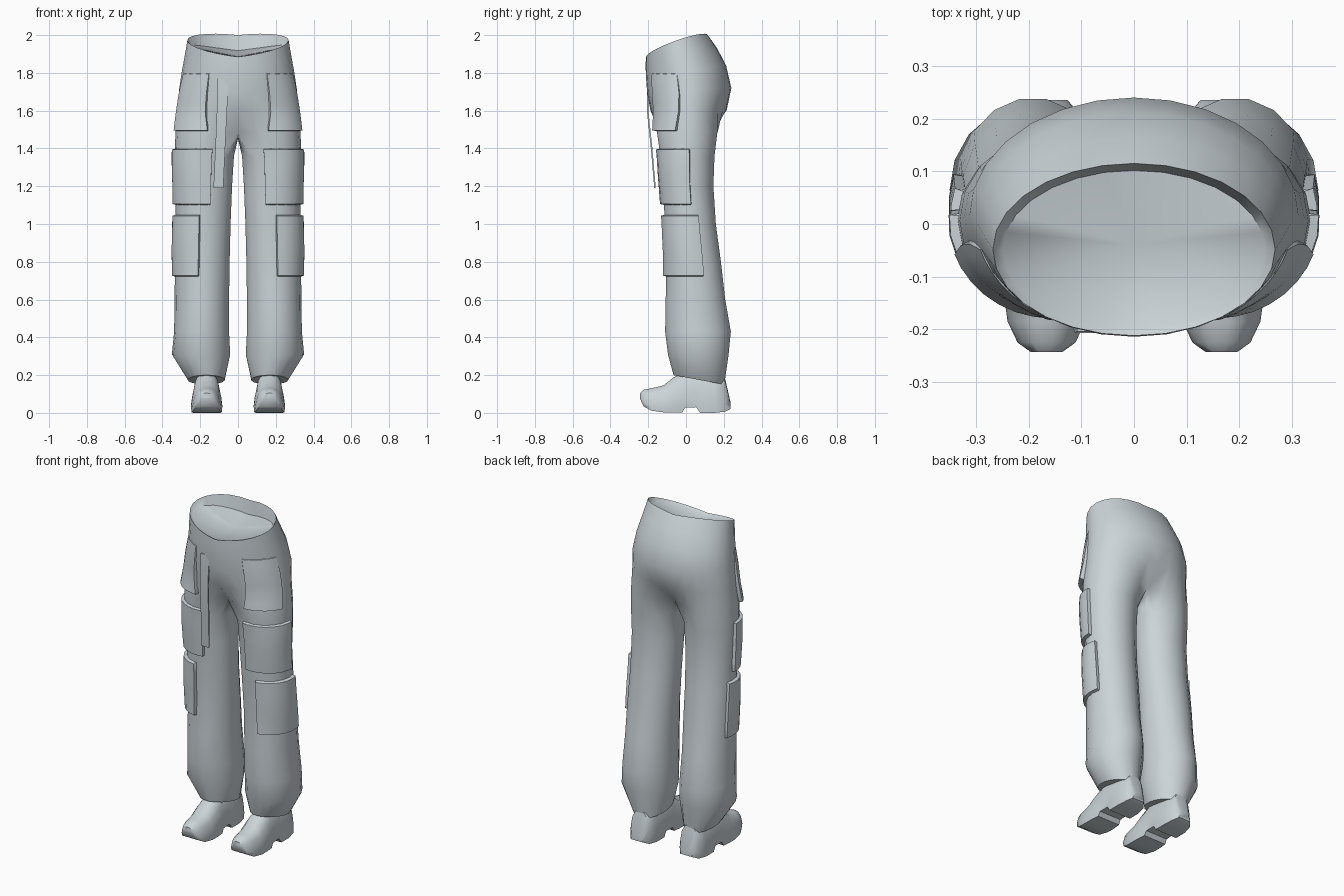
import bpy
import bmesh
from math import sin, cos, pi, radians
from mathutils import Vector

if "Cube" in bpy.data.objects:
    bpy.data.objects.remove(bpy.data.objects["Cube"])

cloth = bpy.data.materials.new("pale blue grey")
cloth.use_nodes = True
COLOUR = (0.60, 0.66, 0.69, 1)
cloth.diffuse_color = COLOUR
cloth.node_tree.nodes["Principled BSDF"].inputs["Base Color"].default_value = COLOUR


def finish(bm, name, mirror=True, angle=40):
    bmesh.ops.recalc_face_normals(bm, faces=bm.faces)
    me = bpy.data.meshes.new(name)
    bm.to_mesh(me)
    bm.free()
    me.materials.append(cloth)
    me.shade_smooth()
    me.set_sharp_from_angle(angle=radians(angle))
    ob = bpy.data.objects.new(name, me)
    bpy.context.collection.objects.link(ob)
    if mirror:
        mod = ob.modifiers.new("mirror", "MIRROR")
        mod.use_clip = True
        mod.merge_threshold = 0.0005
    return ob


def bridge(bm, a, b, closed=False):
    n = len(a)
    for i in range(n if closed else n - 1):
        j = (i + 1) % n
        bm.faces.new((a[i], a[j], b[j], b[i]))


# Sections: front z, back z, centre x, half width, front y, back y
HIPS = [
    (1.885, 2.00, 0, .268, -.212, .115),
    (1.84, 1.93, 0, .283, -.214, .165),
    (1.78, 1.84, 0, .297, -.212, .212),
    (1.70, 1.72, 0, .312, -.206, .240),
    (1.60, 1.60, 0, .322, -.188, .215),
]
LEG = [
    (1.48, 1.48, .163, .168, -.155, .168),
    (1.36, 1.36, .178, .158, -.138, .153),
    (1.20, 1.20, .180, .150, -.125, .147),
    (1.00, 1.00, .184, .146, -.113, .160),
    (.80, .80, .188, .145, -.105, .187),
    (.60, .60, .191, .145, -.110, .210),
    (.43, .43, .192, .146, -.113, .240),
    (.31, .31, .195, .155, -.098, .228),
    (.20, .15, .168, .098, -.068, .205),
]
STEPS, INNER = 14, 5


def section_point(sec, angle):
    zf, zb, cx, rx, yf, yb = sec
    k = (sin(angle) + 1) / 2
    lift = .03 * cos(angle) if sec is HIPS[0] else 0
    return Vector((cx + rx * cos(angle), yf + (yb - yf) * k, zf + (zb - zf) * k + lift))


def outer_point(sec, t):
    """Point from the front seam (t=0) round the outside to the back seam (t=1)."""
    half = 90 if sec in HIPS else 140
    p = section_point(sec, radians(half * (2 * t - 1)))
    if sec in HIPS or sec is LEG[0]:
        if t < .001 or t > .999:
            p.x = 0
    return p


def surface(t, z):
    pts = [outer_point(s, t) for s in HIPS + LEG]
    for a, b in zip(pts, pts[1:]):
        if a.z >= z >= b.z:
            return a.lerp(b, (a.z - z) / (a.z - b.z))
    return pts[-1]


# Trousers: one half, mirrored across the seam
bm = bmesh.new()
rows = [[bm.verts.new(outer_point(s, i / STEPS)) for i in range(STEPS + 1)]
        for s in HIPS + LEG]
for a, b in zip(rows, rows[1:]):
    bridge(bm, a, b)
inner_rows = []
for s, row in zip(LEG, rows[len(HIPS):]):
    inner = [row[-1]]
    for i in range(1, INNER):
        f = i / INNER
        if s is LEG[0]:
            p = row[-1].co.lerp(row[0].co, f)
            p.z -= .03 * sin(pi * f)
        else:
            p = section_point(s, radians(140 + 80 * f))
        inner.append(bm.verts.new(p))
    inner_rows.append(inner + [row[0]])
for a, b in zip(inner_rows, inner_rows[1:]):
    bridge(bm, a, b)
bm.faces.new(rows[-1] + inner_rows[-1][1:-1])

# Waist lining and shallow floor inside the waistband
lining = []
for v in rows[0]:
    x, y, z = v.co
    k = (y + .212) / .327
    lining.append(bm.verts.new((x * .93, (y + .05) * .92 - .05, z - .012 - .07 * k * k)))
bridge(bm, lining, rows[0])
floor = bm.verts.new((0, -.04, 1.895))
for a, b in zip(lining, lining[1:]):
    bm.faces.new((a, b, floor))
finish(bm, "trousers", angle=50)


def pocket(name, t0, t1, z0, z1, top, bottom, nu=7, nv=6):
    """Padded patch following the cloth, with its rim sunk into it."""
    bm = bmesh.new()
    us = [0, .02] + [i / nu for i in range(1, nu)] + [.98, 1]
    vs = [0, .02] + [i / nv for i in range(1, nv)] + [.98, 1]
    grid = []
    for v in vs:
        line = []
        for u in us:
            t, z = t0 + (t1 - t0) * u, z1 + (z0 - z1) * v
            p = surface(t, z)
            d = surface(t + .02, z) - surface(t - .02, z)
            out = Vector((d.y, -d.x, 0)).normalized()
            rim = u in (0, 1) or v in (0, 1)
            puff = .006 * sin(pi * u) * sin(pi * v)
            p += out * (-.008 if rim else top + (bottom - top) * v + puff)
            line.append(bm.verts.new(p))
        grid.append(line)
    for a, b in zip(grid, grid[1:]):
        bridge(bm, a, b)
    finish(bm, name)


pocket("hip_pockets", .17, .43, 1.49, 1.80, .001, .024)
pocket("thigh_pockets", .125, .52, 1.10, 1.40, .016, .018)
pocket("knee_pockets", .20, .57, .72, 1.05, .018, .016)

# Hanging drawstring strap on the right of the fly
bm = bmesh.new()
strap = []
for x0, x1, y, z in [(-.108, -.05, -.204, 1.77), (-.112, -.058, -.207, 1.60),
                     (-.12, -.068, -.186, 1.40), (-.13, -.078, -.168, 1.19)]:
    strap.append([bm.verts.new(c) for c in
                  ((x0, y, z), (x1, y, z), (x1, y + .008, z), (x0, y + .008, z))])
for a, b in zip(strap, strap[1:]):
    bridge(bm, a, b, True)
for end in (strap[0], strap[-1]):
    bm.faces.new(end)
finish(bm, "strap", mirror=False)

# Shoes: sections along the foot (y, sole z, top z, half width)
SHOE = [
    (-.243, .075, .105, .030), (-.225, .035, .122, .055),
    (-.185, .012, .130, .074), (-.12, .003, .145, .083),
    (-.07, .003, .185, .083), (-.02, .003, .215, .078),
    (-.005, .028, .22, .076), (.055, .030, .22, .074),
    (.075, .0, .22, .076), (.15, .0, .21, .076),
    (.205, .006, .19, .065), (.235, .02, .06, .040),
]
# Half outline of a section: width and height fractions from sole to top
PROFILE = [(.96, 0), (1, .2), (.93, .45), (.78, .75), (.5, .94), (.18, 1)]
bm = bmesh.new()
loops = []
for y, zb, zt, w in SHOE:
    half = [(w * a, zb + (zt - zb) * b) for a, b in PROFILE]
    outline = half + [(-x, z) for x, z in reversed(half)]
    loops.append([bm.verts.new((.166 + x, y, z)) for x, z in outline])
for a, b in zip(loops, loops[1:]):
    bridge(bm, a, b, True)
for end in (loops[0], loops[-1]):
    bm.faces.new(end)
finish(bm, "shoes", angle=45)
